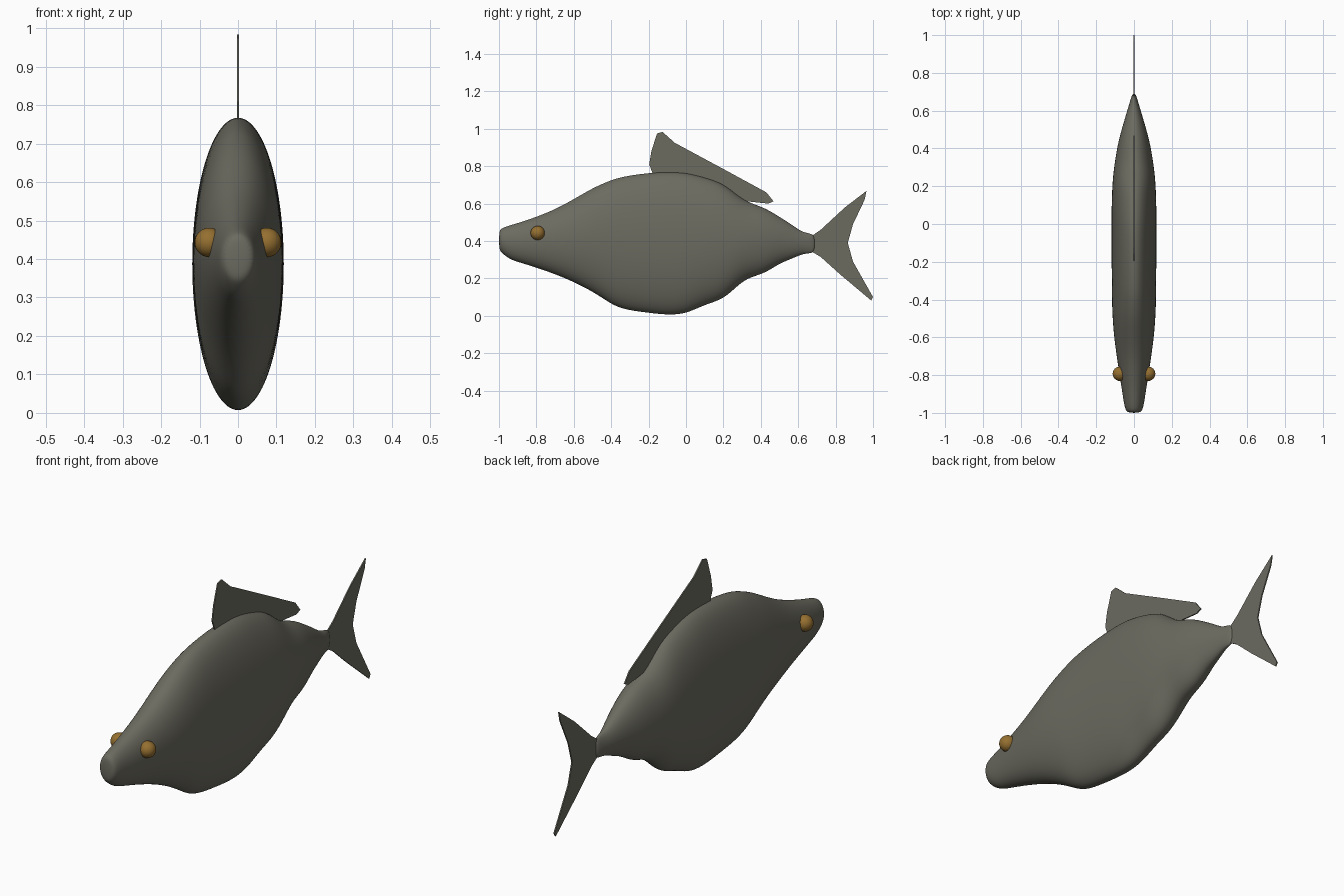
import bpy, bmesh, math

cube = bpy.data.objects.get("Cube")
if cube:
    bpy.data.objects.remove(cube, do_unlink=True)


def material(name, rgb):
    m = bpy.data.materials.new(name)
    m.use_nodes = True
    m.diffuse_color = (*rgb, 1)
    m.node_tree.nodes["Principled BSDF"].inputs["Base Color"].default_value = (*rgb, 1)
    return m


grey = material("grey_green_skin", (0.15, 0.147, 0.118))
amber = material("amber_eye", (0.30, 0.16, 0.03))


def finish(name, bm, mat):
    bmesh.ops.recalc_face_normals(bm, faces=bm.faces)
    mesh = bpy.data.meshes.new(name)
    bm.to_mesh(mesh)
    bm.free()
    mesh.materials.append(mat)
    obj = bpy.data.objects.new(name, mesh)
    bpy.context.collection.objects.link(obj)
    return obj


def smooth(obj):
    for p in obj.data.polygons:
        p.use_smooth = True


# Body: elliptical sections (y, top, bottom, half width) lofted nose to tail
SECTIONS = [
    (-1.0, .455, .355, .03), (-.985, .47, .335, .046), (-.94, .485, .30, .055),
    (-.88, .502, .282, .064), (-.8, .53, .257, .077), (-.7, .57, .222, .092),
    (-.6, .625, .18, .106), (-.5, .685, .128, .114), (-.42, .72, .075, .117),
    (-.35, .746, .033, .118), (-.2, .768, .013, .119), (-.08, .772, 0, .12),
    (.01, .766, .012, .12), (.1, .742, .058, .119), (.2, .71, .085, .116),
    (.28, .64, .165, .109), (.34, .605, .205, .1), (.42, .58, .225, .087),
    (.5, .53, .28, .066), (.56, .492, .302, .048), (.62, .448, .33, .03),
    (.66, .442, .334, .018), (.69, .43, .34, .008),
]
SIDES = 28


def build_body():
    bm = bmesh.new()
    rings = []
    for y, top, bottom, half in SECTIONS:
        mid, rise = (top + bottom) / 2, (top - bottom) / 2
        ring = []
        for i in range(SIDES):
            a = math.tau * i / SIDES
            ring.append(bm.verts.new((half * math.cos(a), y, mid + rise * math.sin(a))))
        rings.append(ring)
    for r, s in zip(rings, rings[1:]):
        for i in range(SIDES):
            j = (i + 1) % SIDES
            bm.faces.new((r[i], r[j], s[j], s[i]))
    bm.faces.new(rings[0])
    bm.faces.new(rings[-1])
    obj = finish("body", bm, grey)
    smooth(obj)
    sub = obj.modifiers.new("Subdivision", "SUBSURF")
    sub.levels = sub.render_levels = 2


# Fins: thin plates extruded from a side outline
def build_fin(name, outline, thickness=.006):
    bm = bmesh.new()
    face = bm.faces.new([bm.verts.new((-thickness / 2, y, z)) for y, z in outline])
    ext = bmesh.ops.extrude_face_region(bm, geom=[face])
    verts = [v for v in ext["geom"] if isinstance(v, bmesh.types.BMVert)]
    bmesh.ops.translate(bm, verts=verts, vec=(thickness, 0, 0))
    finish(name, bm, grey)


# Eyes: spheres half sunk in the sides of the head
def build_eye(name, side):
    bm = bmesh.new()
    bmesh.ops.create_uvsphere(bm, u_segments=24, v_segments=16, radius=.038)
    bmesh.ops.translate(bm, verts=bm.verts, vec=(side * .075, -.793, .443))
    smooth(finish(name, bm, amber))


build_body()
build_fin("dorsal_fin", [
    (-.17, .74), (-.197, .81), (-.185, .88), (-.155, .975), (-.125, .983),
    (-.06, .925), (.2, .785), (.43, .66), (.468, .612), (.44, .6),
    (.3, .615), (.2, .66), (.08, .71)])
build_fin("tail_fin", [
    (.67, .425), (.72, .46), (.85, .58), (.965, .668), (.955, .62),
    (.893, .49), (.865, .39), (.893, .29), (1.0, .1), (.99, .082),
    (.82, .225), (.72, .315), (.67, .345)])
build_eye("left_eye", 1)
build_eye("right_eye", -1)
